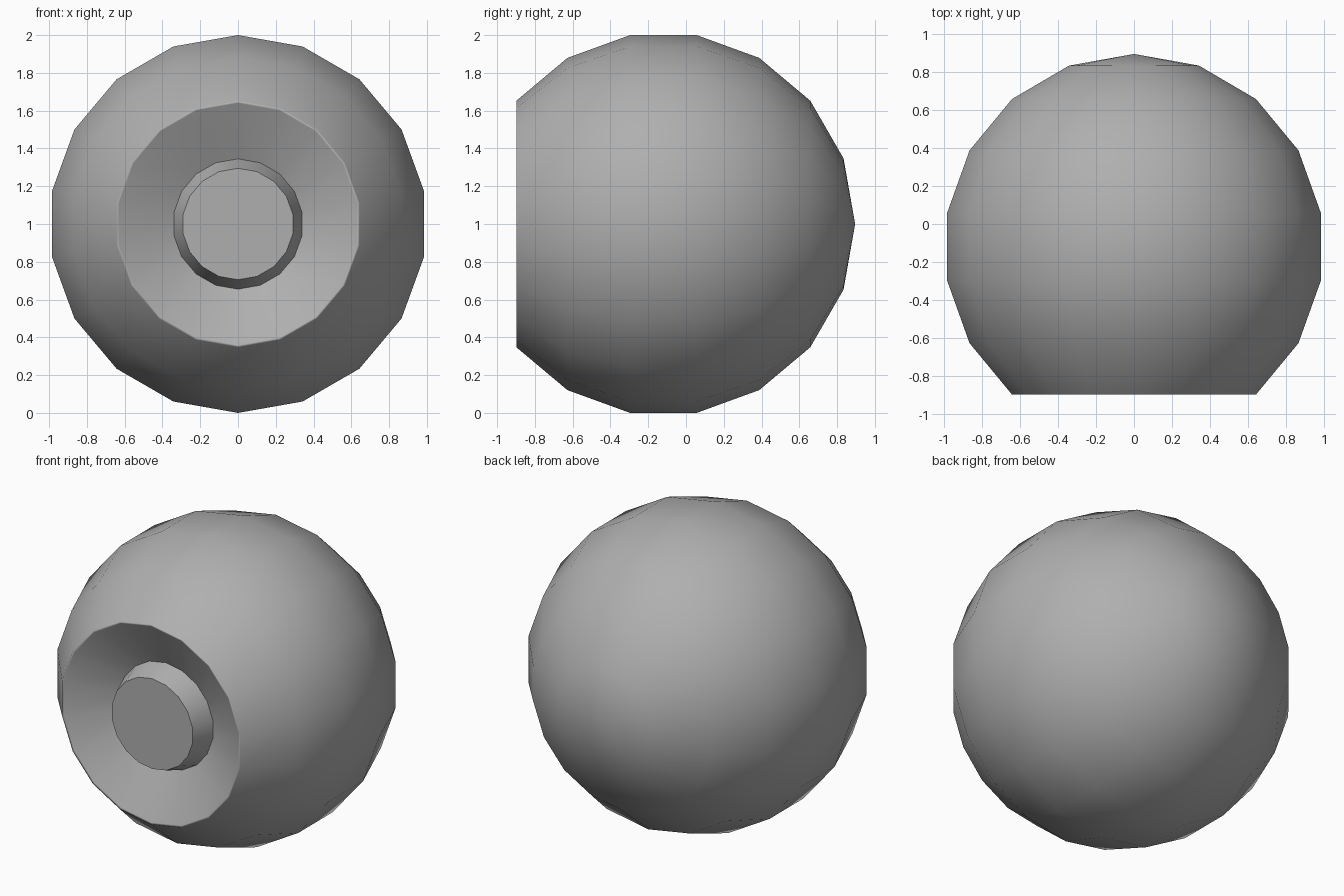
import bpy, bmesh
from math import sin, cos, pi, radians

if "Cube" in bpy.data.objects:
    bpy.data.objects.remove(bpy.data.objects["Cube"])

SIDES = 18
R = 1.0 / cos(radians(10))   # ball radius whose widest rings measure exactly 1
CY, CZ = -0.12, 1.0          # ball centre

grey = bpy.data.materials.new("dark_grey")
grey.diffuse_color = (0.43, 0.43, 0.43, 1)
grey.use_nodes = True
grey.node_tree.nodes["Principled BSDF"].inputs["Base Color"].default_value = grey.diffuse_color


def revolve(name, profile, smooth_angle, cap=False):
    """Turn (radius, y) points around the front-back axis."""
    bm = bmesh.new()
    rings = []
    for r, y in profile:
        if r == 0:
            rings.append([bm.verts.new((0, y, CZ))] * SIDES)
        else:
            rings.append([bm.verts.new((r * sin(2 * pi * i / SIDES), y,
                                        CZ + r * cos(2 * pi * i / SIDES)))
                          for i in range(SIDES)])
    for a, b in zip(rings, rings[1:]):
        for i in range(SIDES):
            j = (i + 1) % SIDES
            bm.faces.new(list(dict.fromkeys((a[i], a[j], b[j], b[i]))))
    if cap:
        bm.faces.new(rings[-1])
    # the foremost face must look to the front
    bm.normal_update()
    front = min(bm.faces, key=lambda f: f.calc_center_median().y)
    if front.normal.y > 0:
        bmesh.ops.reverse_faces(bm, faces=bm.faces[:])
    mesh = bpy.data.meshes.new(name)
    bm.to_mesh(mesh)
    bm.free()
    mesh.materials.append(grey)
    ob = bpy.data.objects.new(name, mesh)
    bpy.context.collection.objects.link(ob)
    bpy.ops.object.select_all(action='DESELECT')
    ob.select_set(True)
    bpy.context.view_layer.objects.active = ob
    bpy.ops.object.shade_smooth_by_angle(angle=radians(smooth_angle))
    return ob


# Ball from the rear pole to the front rim, then a narrow lip and the sunken dish
ball = [(0, CY + R)]
ball += [(R * sin(radians(a)), CY + R * cos(radians(a))) for a in range(20, 141, 20)]
rim_y = ball[-1][1]
ball += [(0.640, rim_y + 0.003), (0.345, -0.745)]
eyeball = revolve("eyeball", ball, 75)
# Large faces rule the shading, so the rim reads as a crisp lip
weighted = eyeball.modifiers.new("crisp_rim", 'WEIGHTED_NORMAL')
weighted.keep_sharp = True

# Tapered plug rising from the dish, level with the rim
revolve("pupil", [(0.345, -0.745), (0.295, -0.885)], 30, cap=True)
